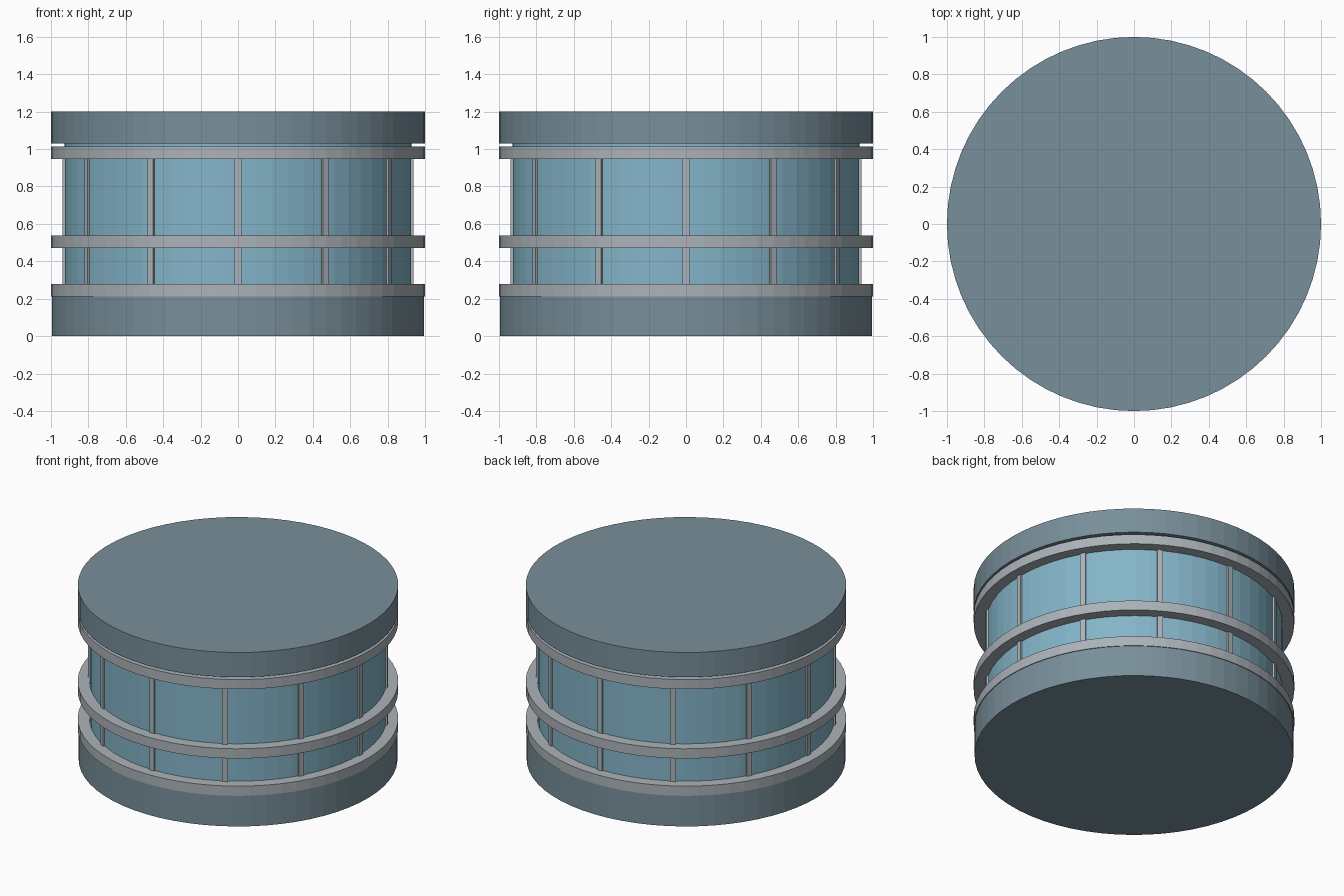
import bpy
import math

SIDES = 64

if "Cube" in bpy.data.objects:
    bpy.data.objects.remove(bpy.data.objects["Cube"], do_unlink=True)


def make_material(name, rgb):
    mat = bpy.data.materials.new(name)
    mat.use_nodes = True
    color = (*rgb, 1.0)
    mat.diffuse_color = color
    mat.node_tree.nodes["Principled BSDF"].inputs["Base Color"].default_value = color
    return mat


slate = make_material("slate_blue_grey", (0.19, 0.275, 0.325))
metal = make_material("pale_grey_metal", (0.41, 0.45, 0.48))
glass = make_material("sky_blue_glass", (0.23, 0.46, 0.58))


def disc(name, radius, bottom, top, mat):
    """Solid faceted cylinder between two heights."""
    bpy.ops.mesh.primitive_cylinder_add(
        vertices=SIDES, radius=radius, depth=top - bottom,
        location=(0, 0, (bottom + top) / 2))
    obj = bpy.context.object
    obj.name = name
    obj.data.materials.append(mat)


def ring(name, inner, outer, bottom, top, mat):
    """Rectangular section swept around the z axis."""
    section = [(inner, bottom), (outer, bottom), (outer, top), (inner, top)]
    verts, faces = [], []
    for i in range(SIDES):
        a = math.tau * i / SIDES
        verts += [(r * math.sin(a), r * math.cos(a), z) for r, z in section]
        j = (i + 1) % SIDES
        for k in range(4):
            n = (k + 1) % 4
            faces.append((4 * i + k, 4 * i + n, 4 * j + n, 4 * j + k))
    mesh = bpy.data.meshes.new(name)
    mesh.from_pydata(verts, [], faces)
    mesh.materials.append(mat)
    # Orient faces outward
    if mesh.polygons[1].normal.y < 0:
        mesh.flip_normals()
    obj = bpy.data.objects.new(name, mesh)
    bpy.context.collection.objects.link(obj)


# Base, glazed drum and roof
disc("base", 0.995, 0, 0.215, slate)
disc("glass_drum", 0.927, 0.2, 1.04, glass)
disc("roof", 1.0, 1.03, 1.2, slate)

# Horizontal rails
for name, bottom, top in (("lower_rail", 0.213, 0.28),
                          ("middle_rail", 0.47, 0.537),
                          ("upper_rail", 0.947, 1.013)):
    ring(name, 0.91, 1.0, bottom, top, metal)

# Vertical mullions
for i in range(12):
    a = math.tau * i / 12
    r = 0.92
    bpy.ops.mesh.primitive_cube_add(
        size=1, location=(r * math.cos(a), r * math.sin(a), 0.61),
        rotation=(0, 0, a), scale=(0.036, 0.036, 0.8))
    obj = bpy.context.object
    obj.name = f"mullion_{i + 1}"
    obj.data.materials.append(metal)
